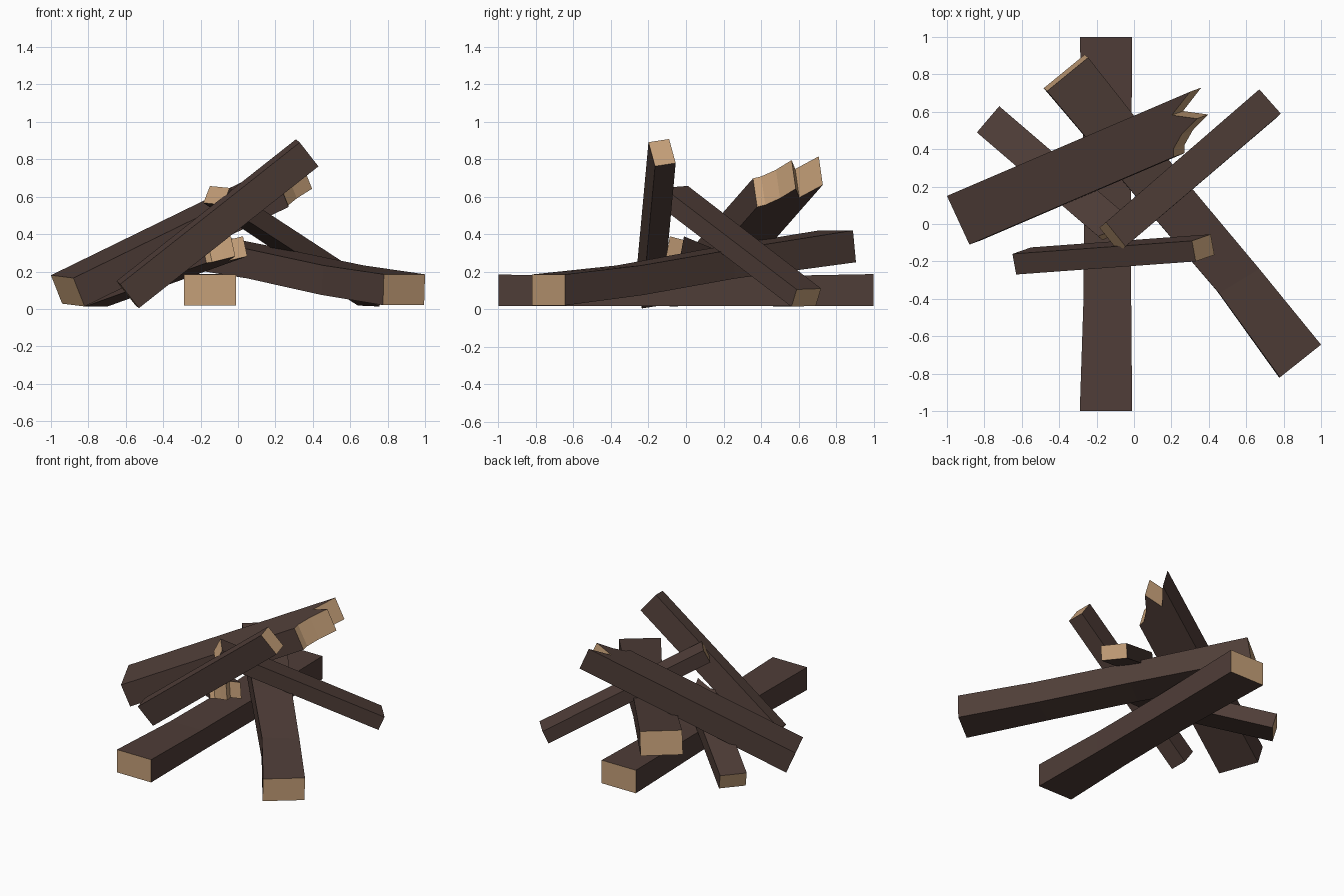
import bpy, bmesh
from mathutils import Vector as V

if "Cube" in bpy.data.objects:
    bpy.data.objects.remove(bpy.data.objects["Cube"])


def colour(name, rgb):
    m = bpy.data.materials.new(name)
    m.diffuse_color = (*rgb, 1)
    m.use_nodes = True
    m.node_tree.nodes["Principled BSDF"].inputs["Base Color"].default_value = m.diffuse_color
    return m


BARK = colour("dark_weathered_wood", (0.078, 0.047, 0.039))
CUT = colour("pale_cut_wood", (0.56, 0.35, 0.19))


def finish(name, bm):
    bmesh.ops.recalc_face_normals(bm, faces=bm.faces)
    me = bpy.data.meshes.new(name)
    bm.to_mesh(me)
    bm.free()
    me.materials.append(BARK)
    me.materials.append(CUT)
    bpy.context.collection.objects.link(bpy.data.objects.new(name, me))


def beam(name, stations):
    """Loft a four sided beam; station = (top corner, across, down)."""
    bm = bmesh.new()
    rings = []
    for p, w, t in stations:
        p, w, t = V(p), V(w), V(t)
        rings.append([bm.verts.new(c) for c in (p, p + w, p + w + t, p + t)])
    for a, b in zip(rings, rings[1:]):
        for i in range(4):
            j = (i + 1) % 4
            bm.faces.new((a[i], a[j], b[j], b[i]))
    for r in (rings[0], rings[-1]):
        bm.faces.new(r).material_index = 1
    finish(name, bm)


def broken_beam(name, origin, along, across, down, width, tips):
    """Beam with a splintered end; tips = (distance across, length)."""
    bm = bmesh.new()
    o, d, w, t = V(origin), V(along).normalized(), V(across).normalized(), V(down)
    outline = [(0, 0)] + tips + [(width, 0)]
    top = [bm.verts.new(o + w * a + d * l) for a, l in outline]
    low = [bm.verts.new(v.co + t) for v in top]
    bm.faces.new(top)
    bm.faces.new(low[::-1])
    n = len(top)
    for i in range(n):
        j = (i + 1) % n
        f = bm.faces.new((top[i], low[i], low[j], top[j]))
        # everything but the two long sides is bare wood
        f.material_index = 0 if i in (0, n - 2) else 1
    finish(name, bm)


# beam lying flat on the ground
beam("ground_beam", [
    ((-0.29, -1, 0.185), (0.28, 0, 0), (0, 0, -0.168)),
    ((-0.27, -0.4, 0.172), (0.255, 0, 0), (0, 0, -0.155)),
    ((-0.265, 0.2, 0.172), (0.25, 0, 0), (0, 0, -0.155)),
    ((-0.29, 1, 0.187), (0.28, 0, 0), (0, 0, -0.17)),
])

# bent beam resting across the ground beam
beam("crossing_beam", [
    ((0.78, -0.82, 0.185), (0.22, 0.175, 0), (-0.005, 0, -0.165)),
    ((0.455, -0.37, 0.233), (0.215, 0.13, 0), (-0.01, 0.01, -0.158)),
    ((0.06, 0.09, 0.318), (0.20, 0.16, 0), (-0.01, 0.01, -0.155)),
    ((-0.465, 0.71, 0.42), (0.22, 0.18, 0), (-0.018, 0.016, -0.17)),
])

# narrow beam leaning at the front
lean = ((-0.02, 0.11, 0.017), (0.10, 0.035, -0.128))
beam("front_leaning_beam", [((-0.63, -0.27, 0.132), *lean), ((0.33, -0.20, 0.89), *lean)])

# narrow beam leaning down to the back right
beam("back_leaning_beam", [
    ((-0.15, 0.01, 0.657), (0.105, -0.13, -0.01), (-0.035, -0.03, -0.09)),
    ((0.67, 0.72, 0.11), (0.115, -0.13, -0.005), (-0.03, -0.028, -0.092)),
])

# wide broken beam on top
broken_beam("wide_broken_beam", (-0.88, -0.11, 0.165), (0.84, 0.36, 0.41),
            (-0.12, 0.26, 0.015), (0.06, 0.022, -0.152), 0.287,
            [(0, 1.30), (0.04, 1.32), (0.095, 1.40), (0.14, 1.52), (0.21, 1.395), (0.287, 1.55)])

# small broken beam under the pile
broken_beam("small_broken_beam", (-0.84, 0.49, 0.12), (0.73, -0.626, 0.262),
            (0.65, 0.76, 0), (0.023, -0.02, -0.107), 0.184,
            [(0, 0.885), (0.03, 0.90), (0.06, 0.96), (0.085, 1.02), (0.13, 0.93), (0.184, 1.02)])
